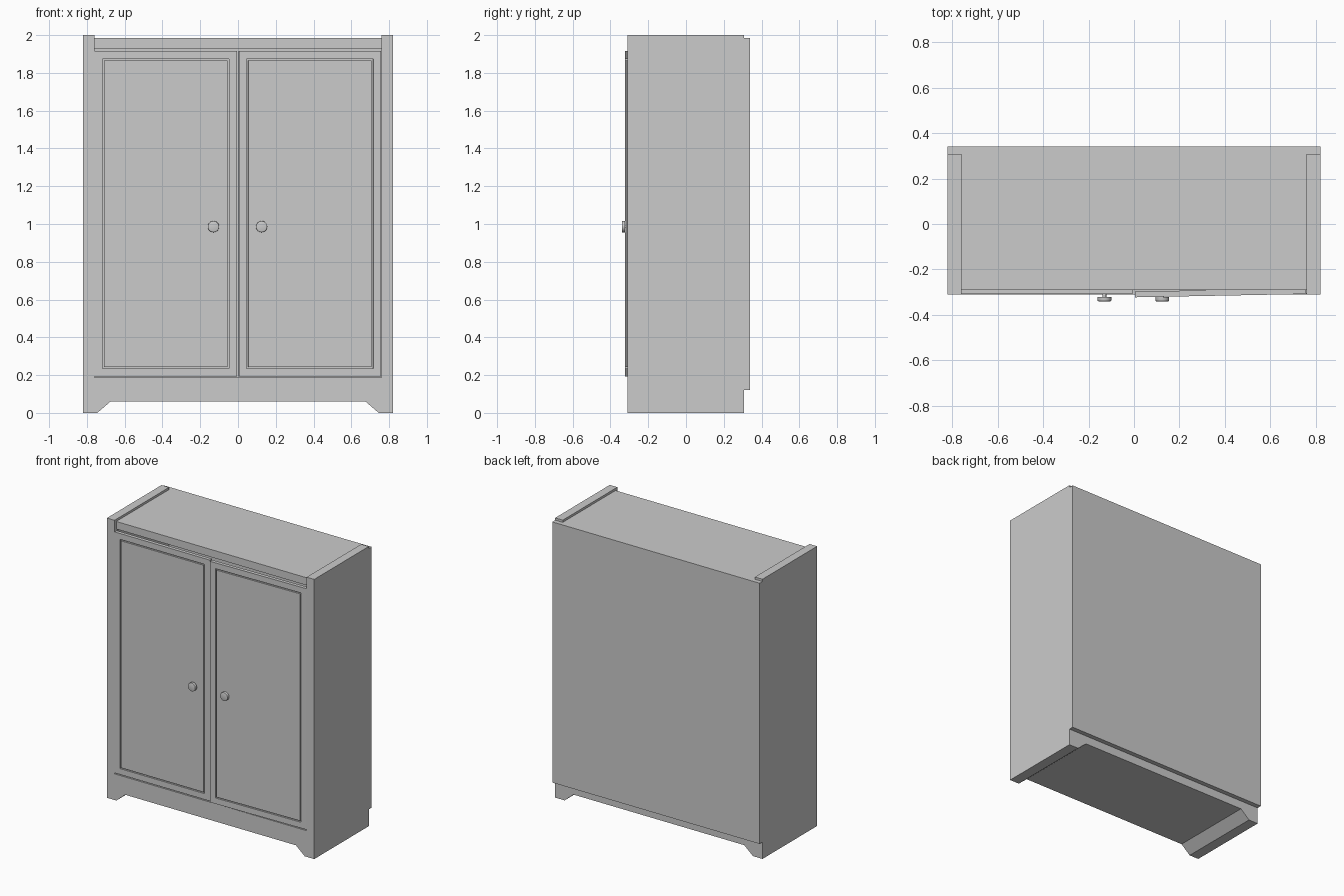
import bpy, bmesh, math
from mathutils import Matrix, Vector

if "Cube" in bpy.data.objects:
    bpy.data.objects.remove(bpy.data.objects["Cube"])


def finish(bm, name):
    bmesh.ops.recalc_face_normals(bm, faces=bm.faces)
    me = bpy.data.meshes.new(name)
    bm.to_mesh(me)
    bm.free()
    ob = bpy.data.objects.new(name, me)
    bpy.context.collection.objects.link(ob)
    return ob


def box_bm(x0, x1, y0, y1, z0, z1):
    bm = bmesh.new()
    mid = Vector(((x0 + x1) / 2, (y0 + y1) / 2, (z0 + z1) / 2))
    size = Matrix.Diagonal((x1 - x0, y1 - y0, z1 - z0, 1))
    bmesh.ops.create_cube(bm, size=1, matrix=Matrix.Translation(mid) @ size)
    return bm


# Carcass: side walls, base and feet as one front profile run through the depth
half = [(0.675, 0.06), (0.745, 0), (0.82, 0), (0.82, 2), (0.76, 2), (0.76, 0.187)]
profile = half + [(-x, z) for x, z in reversed(half)]
bm = bmesh.new()
face = bm.faces.new([bm.verts.new((x, -0.31, z)) for x, z in profile])
ext = bmesh.ops.extrude_face_region(bm, geom=[face])
bmesh.ops.translate(bm, vec=(0, 0.617, 0),
                    verts=[g for g in ext["geom"] if isinstance(g, bmesh.types.BMVert)])
finish(bm, "carcass")

# Back panel and recessed top board
finish(box_bm(-0.82, 0.82, 0.307, 0.34, 0.12, 1.984), "back_panel")
finish(box_bm(-0.76, 0.76, -0.29, 0.307, 1.93, 1.984), "top_board")


# Door with a routed rectangular groove; angle opens it about its outer edge
def door(name, x0, x1, hinge_x, angle):
    bm = box_bm(x0, x1, -0.308, -0.283, 0.193, 1.916)
    bm.faces.ensure_lookup_table()
    front = min(bm.faces, key=lambda f: f.calc_center_median().y)
    for width, push in ((0.059, 0), (0.0005, 0.012), (0.011, 0), (0.0005, -0.012)):
        bmesh.ops.inset_region(bm, faces=[front], thickness=width, depth=0)
        bmesh.ops.translate(bm, vec=(0, push, 0), verts=front.verts[:])
    bmesh.ops.rotate(bm, cent=(hinge_x, -0.308, 0), verts=bm.verts[:],
                     matrix=Matrix.Rotation(angle, 3, "Z"))
    finish(bm, name)


door("left_door", -0.76, -0.006, -0.76, 0)
door("right_door", 0.004, 0.758, 0.758, math.radians(1.1))


# Round knobs on slim stems
def knob(name, x):
    bm = bmesh.new()
    for r, y0, y1 in ((0.03, -0.34, -0.322), (0.008, -0.323, -0.305)):
        place = Matrix.Translation((x, (y0 + y1) / 2, 0.986)) @ Matrix.Rotation(math.pi / 2, 4, "X")
        bmesh.ops.create_cone(bm, cap_ends=True, segments=32, radius1=r, radius2=r,
                              depth=y1 - y0, matrix=place)
    rim = [e for e in bm.edges if all(v.co.y < -0.339 for v in e.verts)]
    bmesh.ops.bevel(bm, geom=rim, offset=0.003, segments=2, affect="EDGES", profile=0.5)
    ob = finish(bm, name)
    bpy.ops.object.select_all(action="DESELECT")
    ob.select_set(True)
    bpy.context.view_layer.objects.active = ob
    bpy.ops.object.shade_smooth_by_angle(angle=math.radians(30))


knob("left_knob", -0.13)
knob("right_knob", 0.125)
